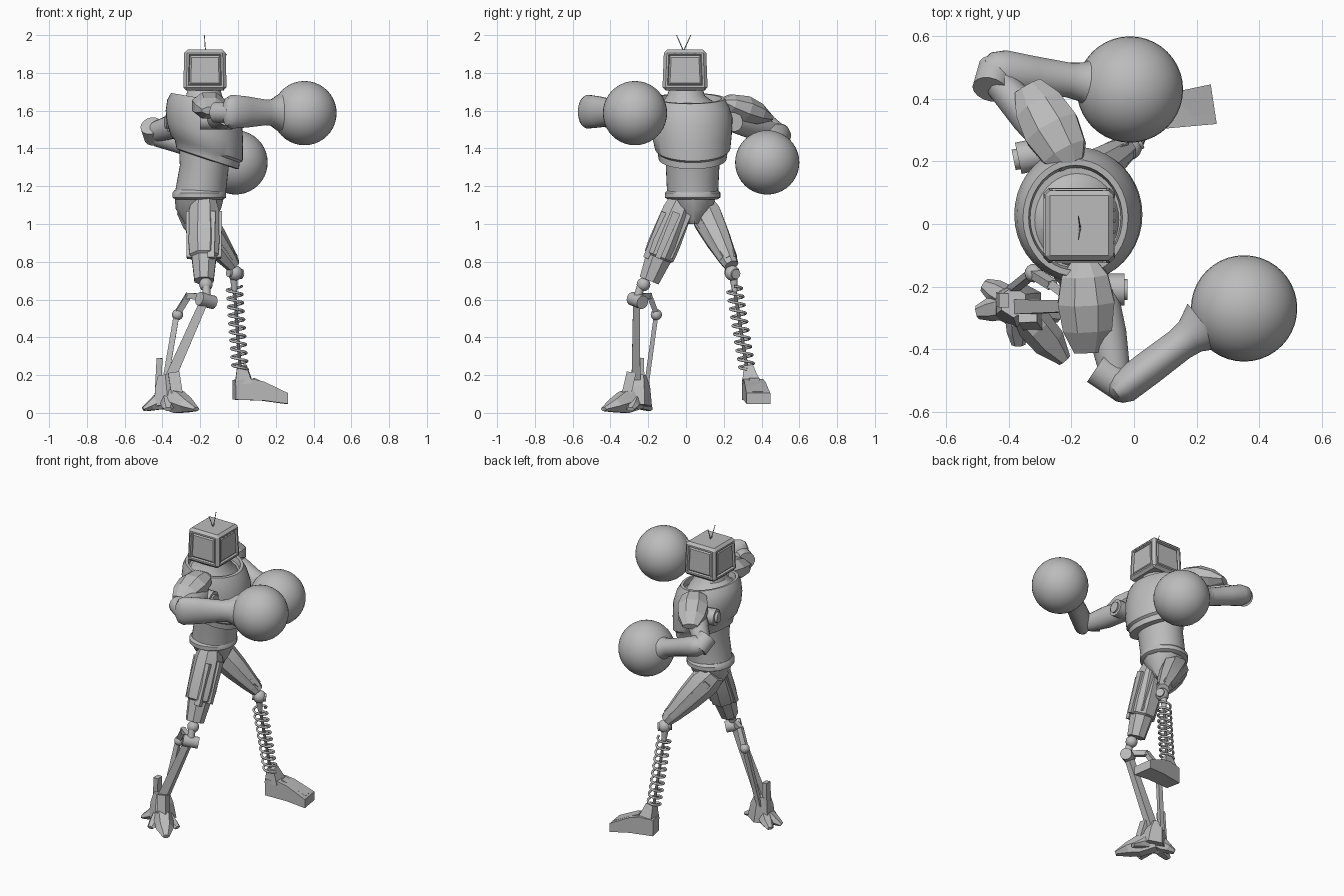
import bpy, bmesh
from math import sin, cos, pi, radians, sqrt
from mathutils import Vector, Matrix

old = bpy.data.objects.get("Cube")
if old:
    bpy.data.objects.remove(old)

grey = bpy.data.materials.new("plain grey")
grey.use_nodes = True
grey.diffuse_color = (0.5, 0.5, 0.5, 1)
grey.node_tree.nodes["Principled BSDF"].inputs["Base Color"].default_value = (0.5, 0.5, 0.5, 1)


def finish(name, bm, angle=35):
    bmesh.ops.recalc_face_normals(bm, faces=bm.faces[:])
    mesh = bpy.data.meshes.new(name)
    bm.to_mesh(mesh)
    bm.free()
    for p in mesh.polygons:
        p.use_smooth = True
    mesh.set_sharp_from_angle(angle=radians(angle))
    mesh.materials.append(grey)
    ob = bpy.data.objects.new(name, mesh)
    bpy.context.collection.objects.link(ob)
    return ob


def loft(name, rings, angle=35):
    # skin a list of point rings and cap both ends
    bm = bmesh.new()
    loops = [[bm.verts.new(p) for p in ring] for ring in rings]
    n = len(loops[0])
    for a, b in zip(loops, loops[1:]):
        for i in range(n):
            j = (i + 1) % n
            bm.faces.new((a[i], a[j], b[j], b[i]))
    bm.faces.new(loops[0])
    bm.faces.new(loops[-1])
    return finish(name, bm, angle)


def limb(name, a, b, prof, sides=24, angle=35):
    # profile entries: position along the axis, two half widths
    a, b = Vector(a), Vector(b)
    d = (b - a).normalized()
    hint = Vector((1, 0, 0)) if abs(d.z) > 0.75 else Vector((0, 0, 1))
    u = (hint - d * hint.dot(d)).normalized()
    v = d.cross(u)
    turns = [2 * pi * (i + 0.5) / sides for i in range(sides)]
    rings = [[a.lerp(b, t) + u * ru * cos(w) + v * rv * sin(w) for w in turns]
             for t, ru, rv in prof]
    return loft(name, rings, angle)


def rod(name, a, b, r, r2=None, sides=16):
    return limb(name, a, b, [(0, r, r), (1, r2 or r, r2 or r)], sides)


def slab(name, a, b, w, h, taper=1.0):
    k = sqrt(2)
    return limb(name, a, b, [(0, w * k, h * k), (1, w * k * taper, h * k * taper)], 4, 10)


def ball(name, c, r, seg=24):
    bm = bmesh.new()
    bmesh.ops.create_uvsphere(bm, u_segments=seg, v_segments=seg // 2, radius=r,
                              matrix=Matrix.Translation(c))
    return finish(name, bm)


def body(name, rings, sides=40):
    # upright rings: centre, half widths, slope downwards toward +x
    def ring(x, y, z, rx, ry, slope):
        ws = [2 * pi * i / sides for i in range(sides)]
        return [(x + rx * cos(w), y + ry * sin(w), z - slope * rx * cos(w)) for w in ws]
    return loft(name, [ring(*r) for r in rings], 40)


def strips(name, a, b, angles, r0, r1, w):
    # raised armour strips running down a thigh
    a, b = Vector(a), Vector(b)
    for i, ang in enumerate(angles):
        o = Vector((cos(radians(ang)), sin(radians(ang)), 0))
        slab(f"{name}_{i + 1}", a + o * r0, b + o * r1, w, w * 0.8, 0.7)


# torso
body("chest_shell", [(-.16, .035, 1.34, .15, .165, .33), (-.16, .035, 1.345, .165, .18, .33),
                     (-.163, .035, 1.385, .172, .186, .35), (-.165, .035, 1.40, .19, .2, .35),
                     (-.175, .03, 1.48, .202, .213, .28), (-.18, .03, 1.56, .203, .216, .2),
                     (-.185, .025, 1.625, .19, .203, .17), (-.187, .02, 1.665, .168, .187, .17),
                     (-.187, .02, 1.665, .15, .168, .17), (-.187, .02, 1.63, .145, .16, .17)])
body("neck", [(-.187, .015, 1.62, .142, .157, .15), (-.185, .01, 1.65, .122, .13, .1),
              (-.18, 0, 1.68, .095, .1, 0), (-.178, 0, 1.74, .08, .08, 0)])
body("waist", [(-.17, .035, 1.42, .145, .155, .2), (-.178, .035, 1.31, .13, .142, 0),
               (-.2, .035, 1.16, .135, .135, 0)])
body("belt", [(-.205, .035, 1.13, .125, .13, 0), (-.205, .035, 1.14, .142, .147, 0),
              (-.205, .035, 1.165, .142, .147, 0), (-.205, .035, 1.18, .13, .133, 0)])
body("pelvis", [(-.205, .035, 1.14, .13, .13, 0), (-.21, .04, 1.08, .12, .1, 0),
                (-.21, .045, 1.0, .07, .035, 0)], 10)

# box head with inset panels on its sides
bm = bmesh.new()
bmesh.ops.create_cube(bm, size=1, matrix=Matrix.Translation((-.175, -.005, 1.815))
                      @ Matrix.Diagonal((.23, .24, .215, 1)))
for v in bm.verts:
    if v.co.z > 1.8:
        v.co.y = -.005 + (v.co.y + .005) * .93
        v.co.x = -.175 + (v.co.x + .175) * .95
bmesh.ops.bevel(bm, geom=bm.edges[:], offset=.016, segments=1, affect='EDGES', profile=.5)
bm.normal_update()
panels = [f for f in bm.faces if f.calc_area() > .02 and abs(f.normal.z) < .5]
bmesh.ops.inset_individual(bm, faces=panels, thickness=.014, depth=0)
bmesh.ops.inset_individual(bm, faces=panels, thickness=.007, depth=-.012)
bmesh.ops.inset_individual(bm, faces=panels, thickness=.012, depth=.008)
finish("head", bm, 20)
for i in range(4):
    ball(f"head_button_{i + 1}", (-.064, -.06 + i * .035, 1.897), .005, 8)
for side, tip in (("right", -.05), ("left", .025)):
    rod(f"{side}_antenna", (-.172, -.013, 1.915), (-.178, tip, 2.0), .003, .002, 6)

# arms: joint, upper arm, shoulder pad, elbow, forearm, round glove
pad = [(0, .02, .045), (.15, .055, .08), (.45, .075, .098), (.75, .06, .085), (1, .02, .05)]
upper = [(0, .06, .06), (.5, .068, .062), (1, .055, .05)]
fore_tall = [(-.12, .035, .02), (-.06, .075, .04), (.05, .09, .055), (.4, .083, .056),
             (.85, .068, .054), (1, .07, .06), (1.2, .10, .09)]
fore_round = [(-.2, .025, .03), (-.12, .05, .055), (.05, .064, .068), (.4, .058, .062),
              (.85, .054, .056), (1, .06, .062), (1.2, .09, .09)]

rod("right_shoulder_joint", (-.2, -.21, 1.55), (-.03, -.21, 1.55), .052)
rod("right_shoulder_hub", (-.04, -.21, 1.55), (-.02, -.21, 1.55), .034)
limb("right_upper_arm", (-.11, -.22, 1.56), (-.06, -.48, 1.575), upper, 16)
limb("right_shoulder_pad", (-.16, -.12, 1.65), (-.145, -.41, 1.60), pad, 8, 15)
rod("right_elbow", (-.12, -.46, 1.59), (-.03, -.52, 1.59), .055)
limb("right_forearm", (-.045, -.53, 1.595), (.18, -.36, 1.59), fore_tall)
ball("right_glove", (.352, -.27, 1.587), .17, 40)

rod("left_shoulder_joint", (-.37, .21, 1.54), (-.18, .25, 1.54), .052)
rod("left_shoulder_hub", (-.385, .205, 1.54), (-.36, .21, 1.54), .034)
limb("left_upper_arm", (-.24, .24, 1.55), (-.43, .45, 1.49), upper, 16)
limb("left_shoulder_pad", (-.2, .19, 1.65), (-.34, .44, 1.56), pad, 8, 15)
rod("left_elbow", (-.46, .43, 1.52), (-.44, .50, 1.46), .058)
limb("left_forearm", (-.43, .49, 1.475), (-.17, .455, 1.38), fore_round)
ball("left_glove", (-.013, .43, 1.326), .17, 40)

# thighs
hip_r, knee_r = (-.18, -.02, 1.13), (-.18, -.195, .70)
hip_l, knee_l = (-.265, .08, 1.1), (-.025, .24, .78)
limb("right_thigh", hip_r, knee_r, [(0, .065, .07), (.15, .085, .085), (.55, .088, .092),
                                   (.7, .082, .088), (.72, .07, .075), (1, .055, .058)], 8, 15)
strips("right_thigh_strip", (-.18, -.05, 1.06), (-.18, -.15, .82), (-60, 0, 60, 180), .07, .073, .026)
limb("left_thigh", hip_l, knee_l, [(0, .075, .07), (.2, .095, .08), (.55, .078, .068),
                                  (.85, .055, .052), (1, .04, .04)], 8, 15)
strips("left_thigh_strip", (-.235, .1, 1.06), (-.05, .225, .82), (-50, 0, 55, 120, 200), .065, .035, .022)

# right lower leg: knee, two struts and a link
ball("right_knee", (-.17, -.225, .68), .036)
rod("right_knee_pin", (-.17, -.23, .7), (-.165, -.26, .6), .022)
rod("right_knee_axle", (-.205, -.285, .605), (-.13, -.23, .585), .036)
slab("right_knee_link", (-.19, -.25, .615), (-.27, -.19, .62), .016, .014)
slab("right_knee_link_end", (-.26, -.195, .625), (-.325, -.155, .52), .016, .014)
ball("right_strut_pivot", (-.32, -.157, .52), .03, 16)
slab("right_front_strut", (-.18, -.262, .59), (-.37, -.265, .16), .022, .018, 1.3)
slab("right_rear_strut", (-.325, -.158, .52), (-.39, -.21, .14), .015, .012)

# right foot: ankle block with splayed pointed toes
limb("right_ankle", (-.385, -.25, .2), (-.37, -.26, .04),
     [(0, .045, .05), (.4, .07, .065), (1, .085, .08)], 6, 10)
slab("right_ankle_spur", (-.415, -.245, .29), (-.425, -.24, .1), .016, .022)
slab("right_ankle_guard", (-.34, -.29, .21), (-.32, -.32, .08), .03, .025)
toes = [(-.235, -.42, 1.2), (-.25, -.29, .7), (-.37, -.375, .8), (-.49, -.28, .85), (-.47, -.2, .85)]
for i, (x, y, s) in enumerate(toes):
    root = Vector((-.375, -.255, .08))
    limb(f"right_toe_{i + 1}", root, (x, y, .025),
         [(0, .055 * s, .05 * s), (.45, .055 * s, .048 * s), (.75, .035 * s, .045 * s),
          (1.1, .012, .022)], 6, 10)

# left lower leg: knee, coil spring and core
ball("left_knee", (-.015, .245, .74), .04)
rod("left_knee_cap", (-.05, .225, .745), (.02, .265, .735), .026)
top, base = Vector((-.022, .25, .7)), Vector((.012, .325, .22))
rod("left_spring_mount", top + Vector((0, 0, .02)), top.lerp(base, .12), .022, .014)
rod("left_spring_core", top, base, .009, sides=10)
curve = bpy.data.curves.new("left_spring", 'CURVE')
curve.dimensions = '3D'
curve.bevel_depth = .007
curve.bevel_resolution = 2
turns, steps = 10, 18
coil = curve.splines.new('POLY')
coil.points.add(turns * steps)
for i, p in enumerate(coil.points):
    w = 2 * pi * i / steps
    c = top.lerp(base, .06 + .92 * i / (turns * steps))
    p.co = (c.x + .04 * cos(w), c.y + .04 * sin(w), c.z, 1)
curve.materials.append(grey)
bpy.context.collection.objects.link(bpy.data.objects.new("left_spring", curve))

# left foot: side profile extruded across its width
side = [(-.02, .07), (.13, .065), (.255, .048), (.255, .105), (.13, .165), (.07, .18), (-.02, .175)]


def foot_ring(offset, shrink):
    return [(x - offset * .16, .345 + x * .15 + offset * shrink(x), z) for x, z in side]


loft("left_foot", [foot_ring(s * .06, lambda x: .8 + x) for s in (-1, 1)], 15)
limb("left_ankle", (.02, .33, .25), (.03, .345, .16), [(0, .035, .035), (.5, .05, .05), (1, .065, .068)], 4, 10)
slab("left_foot_ridge", (.08, .36, .178), (.24, .38, .105), .008, .028)
